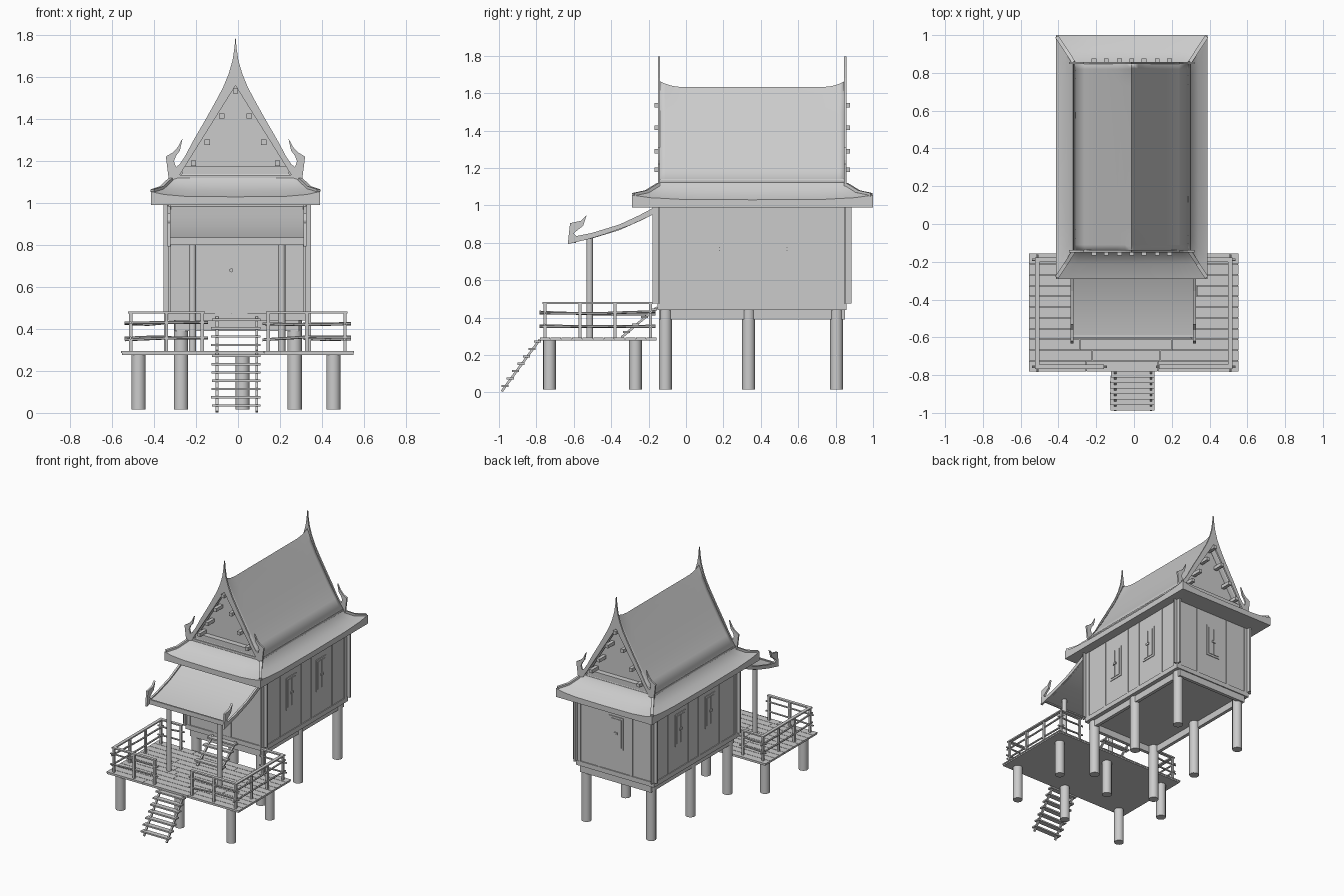
import bpy, bmesh, math, random
from mathutils import Vector

random.seed(4)
if "Cube" in bpy.data.objects:
    bpy.data.objects.remove(bpy.data.objects["Cube"])

mat = bpy.data.materials.new("plain grey")
mat.use_nodes = True
grey = (0.6, 0.6, 0.6, 1)
mat.diffuse_color = grey
mat.node_tree.nodes["Principled BSDF"].inputs["Base Color"].default_value = grey
CX = -0.012                      # house centre line


class Part:
    """Collects simple solids into one named object."""
    def __init__(self, name):
        self.name, self.bm = name, bmesh.new()

    def solid(self, a, b):
        """Closed solid between two matching outlines."""
        va = [self.bm.verts.new(p) for p in a]
        vb = [self.bm.verts.new(p) for p in b]
        n = len(va)
        self.bm.faces.new(va)
        self.bm.faces.new(vb[::-1])
        for i in range(n):
            self.bm.faces.new((va[i], vb[i], vb[(i + 1) % n], va[(i + 1) % n]))

    def box(self, x0, x1, y0, y1, z0, z1):
        ring = [(x0, y0), (x1, y0), (x1, y1), (x0, y1)]
        self.solid([(*p, z0) for p in ring], [(*p, z1) for p in ring])

    def plate_xz(self, pts, y0, y1):
        self.solid([(x, y0, z) for x, z in pts], [(x, y1, z) for x, z in pts])

    def plate_yz(self, pts, x0, x1):
        self.solid([(x0, y, z) for y, z in pts], [(x1, y, z) for y, z in pts])

    def beam(self, a, b, r, sides=4):
        a, b = Vector(a), Vector(b)
        q = (b - a).to_track_quat('Z', 'Y')
        ring = []
        for i in range(sides):
            t = math.tau * (i + 0.5) / sides
            ring.append(q @ Vector((r * math.cos(t), r * math.sin(t), 0)))
        self.solid([a + v for v in ring], [b + v for v in ring])

    def done(self, smooth=False):
        bmesh.ops.recalc_face_normals(self.bm, faces=self.bm.faces)
        bmesh.ops.triangulate(self.bm, faces=[f for f in self.bm.faces if len(f.verts) > 4])
        me = bpy.data.meshes.new(self.name)
        self.bm.to_mesh(me)
        self.bm.free()
        me.materials.append(mat)
        ob = bpy.data.objects.new(self.name, me)
        bpy.context.collection.objects.link(ob)
        if smooth:
            bpy.ops.object.select_all(action='DESELECT')
            ob.select_set(True)
            bpy.context.view_layer.objects.active = ob
            bpy.ops.object.shade_smooth_by_angle(angle=math.radians(32))
        return ob


# Round piles under house and deck
p = Part("house_piles")
for x in (-0.272, 0.27):
    for y in (-0.11, 0.335, 0.805):
        p.beam((x, y, 0.015), (x, y, 0.44), 0.035, 14)
p.done(True)
p = Part("deck_piles")
for x in (-0.474, 0.022, 0.455):
    for y in (-0.73, -0.27):
        p.beam((x, y, 0.015), (x, y, 0.28), 0.034, 14)
p.done(True)

# House body, floor beams and trim
WX0, WX1, WY0, WY1 = -0.326, 0.317, -0.145, 0.85
p = Part("house_walls")
p.box(WX0, WX1, WY0, WY1, 0.44, 1.0)
p.done()
p = Part("floor_beams")
for x in (WX0 + 0.025, WX1 - 0.05):
    p.box(x, x + 0.025, WY0, WY1, 0.39, 0.44)
for y in (WY0, WY1 - 0.025):
    p.box(WX0 + 0.05, WX1 - 0.05, y, y + 0.025, 0.39, 0.44)
p.done()

p = Part("wall_trim")
p.box(WX0 - 0.006, WX1 + 0.006, WY0 - 0.008, WY1 + 0.008, 0.44, 0.475)
for x in (WX0, WX1):
    for y in (WY0, WY1):
        p.box(x - 0.006, x + 0.006, y - 0.035, y + 0.035, 0.475, 0.99)
        p.box(x - 0.03, x + 0.03, y - 0.006, y + 0.006, 0.475, 0.99)
    for y in (0.06, 0.31, 0.43, 0.68):
        p.box(x - 0.005, x + 0.005, y - 0.01, y + 0.01, 0.475, 0.99)
for x in (-0.14, 0.13):
    p.box(x - 0.01, x + 0.01, WY1 - 0.005, WY1 + 0.005, 0.475, 0.99)
p.done()

# Shuttered windows: frame, two leaves and a latch
p = Part("windows")
for s, x in ((-1, WX0), (1, WX1)):
    for y in (0.18, 0.54):
        for a, b, z0, z1, d in ((-0.06, 0.06, 0.65, 0.89, 0.005), (-0.045, -0.003, 0.665, 0.875, 0.009),
                                (0.003, 0.045, 0.665, 0.875, 0.009), (-0.015, 0.015, 0.76, 0.775, 0.016)):
            p.box(x, x + s * d, y + a, y + b, z0, z1)
for a, b, z0, z1, d in ((-0.06, 0.06, 0.65, 0.89, 0.005), (-0.045, -0.003, 0.665, 0.875, 0.009),
                        (0.003, 0.045, 0.665, 0.875, 0.009), (-0.015, 0.015, 0.76, 0.775, 0.016)):
    p.box(CX + a, CX + b, WY1, WY1 + d, z0, z1)
p.done()
p = Part("front_door")
p.box(-0.11, -0.034, WY0 - 0.006, WY0, 0.475, 0.86)
p.box(-0.03, 0.046, WY0 - 0.006, WY0, 0.475, 0.86)
p.beam((-0.032, WY0 - 0.018, 0.68), (-0.032, WY0, 0.68), 0.01, 6)
p.done()

# Hipped lower roof with lifted corners
YC = 0.355
spread = [(-1, 1), (-0.85, 0.45), (-0.6, 0.1), (0, 0), (0.6, 0.1), (0.85, 0.45)]
p = Part("lower_roof")
rings = []
for hx, hy, z, lift in ((0.30, 0.49, 1.14, 0), (0.312, 0.505, 1.108, 0), (0.352, 0.57, 1.06, 0.01),
                        (0.402, 0.645, 1.03, 0.025), (0.402, 0.645, 0.99, 0), (0.30, 0.48, 0.995, 0)):
    pts = []
    for side in range(4):
        for t, k in spread:
            u, v = ((t, -1), (1, t), (-t, 1), (-1, -t))[side]
            pts.append(p.bm.verts.new((CX + u * hx, YC + v * hy, z + lift * k)))
    rings.append(pts)
for a, b in zip(rings, rings[1:]):
    for i in range(len(a)):
        j = (i + 1) % len(a)
        p.bm.faces.new((a[i], b[i], b[j], a[j]))
p.done(True)
p = Part("hip_ridges")
for sx in (-1, 1):
    for sy in (-1, 1):
        path = [(CX + sx * a, YC + sy * b, z) for a, b, z in
                ((0.307, 0.5, 1.112), (0.35, 0.567, 1.071), (0.396, 0.636, 1.056))]
        for a, b in zip(path, path[1:]):
            p.beam(a, b, 0.014)
p.done()
p = Part("roof_plinth")
p.box(CX - 0.305, CX + 0.305, WY0, WY1, 1.1, 1.135)
p.done()

# Steep concave main roof, ridge sweeping up at both ends
profile = [(0.31, 1.125), (0.25, 1.205), (0.19, 1.3), (0.135, 1.395), (0.075, 1.5), (0.035, 1.57), (0, 1.632)]
profile += [(-w, z) for w, z in profile[-2::-1]]
p = Part("main_roof")
rows = []
for y, lift in ((-0.145, 0.034), (-0.11, 0.018), (-0.07, 0.006), (-0.02, 0),
                (0.73, 0), (0.78, 0.006), (0.82, 0.018), (0.853, 0.034)):
    rows.append([p.bm.verts.new((CX + w, y, z + lift * max(0, 1 - abs(w) / 0.06))) for w, z in profile])
for a, b in zip(rows, rows[1:]):
    for i in range(len(a) - 1):
        p.bm.faces.new((a[i], a[i + 1], b[i + 1], b[i]))
ob = p.done(True)
mod = ob.modifiers.new("thickness", 'SOLIDIFY')
mod.thickness, mod.offset = 0.015, -1

# Gable ends: pointed bargeboards with horns, recessed wall, tie beam, purlins
barge = [(0, 1.797), (0.005, 1.74), (0.014, 1.68), (0.033, 1.615), (0.06, 1.55), (0.1, 1.475), (0.145, 1.395),
         (0.2, 1.3), (0.24, 1.225), (0.266, 1.185), (0.284, 1.172), (0.293, 1.2), (0.284, 1.225), (0.265, 1.25),
         (0.252, 1.31), (0.274, 1.268), (0.298, 1.242), (0.332, 1.222), (0.317, 1.105), (0.275, 1.12), (0, 1.56)]
boards, walls = Part("bargeboards"), Part("gable_walls")
purlins = Part("purlins")
for y, d in ((-0.15, 1), (0.858, -1)):
    for s in (-1, 1):
        boards.plate_xz([(CX + s * w, z) for w, z in barge], y, y + d * 0.012)
    walls.plate_xz([(CX - 0.275, 1.12), (CX + 0.275, 1.12), (CX, 1.58)], y + d * 0.06, y + d * 0.07)
    walls.box(CX - 0.255, CX + 0.255, *sorted((y + d * 0.02, y + d * 0.06)), 1.12, 1.175)
    for w, z in ((0.2, 1.19), (0.135, 1.29), (0.065, 1.415), (0, 1.535)):
        for s in ((-1, 1) if w else (1,)):
            x = CX + s * w
            purlins.beam((x, y - d * 0.018, z), (x, y + d * 0.065, z), 0.018)
for part in (boards, walls, purlins):
    part.done()

# Porch roof, curled side boards and posts
top = [(-0.15, 0.985), (-0.25, 0.935), (-0.355, 0.888), (-0.505, 0.842), (-0.59, 0.828)]
p = Part("porch_roof")
p.plate_yz(top + [(y, z - 0.02) for y, z in top[::-1]], WX0, WX1)
p.box(WX0, WX1, -0.6, -0.588, 0.8, 0.835)
p.done(True)
board = [(-0.15, 1.0), (-0.25, 0.947), (-0.355, 0.898), (-0.505, 0.852), (-0.585, 0.836), (-0.6, 0.85),
         (-0.58, 0.868), (-0.55, 0.89), (-0.53, 0.95), (-0.56, 0.918), (-0.62, 0.905), (-0.632, 0.793),
         (-0.52, 0.82), (-0.43, 0.847), (-0.3, 0.893), (-0.15, 0.963)]
p = Part("porch_side_boards")
for x in (WX0 - 0.01, WX1 - 0.005):
    p.plate_yz(board, x, x + 0.015)
p.done()
p = Part("porch_posts")
for x in (-0.217, 0.208):
    p.beam((x, -0.515, 0.29), (x, -0.515, 0.835), 0.018, 12)
p.done(True)

# Deck of staggered planks
DX0, DX1, DY0, DY1 = -0.558, 0.555, -0.782, -0.155
p = Part("deck_base")
p.box(DX0 + 0.005, DX1 - 0.005, DY0 + 0.004, DY1 - 0.004, 0.277, 0.286)
p.done()
p = Part("deck_planks")
rows_n = 11
step = (DY1 - DY0) / rows_n
for i in range(rows_n):
    y = DY0 + i * step
    cuts = [DX0, random.uniform(-0.3, -0.1), random.uniform(0.1, 0.35), DX1]
    for a, b in zip(cuts, cuts[1:]):
        p.box(a + 0.001, b - 0.001, y + 0.0015, y + step - 0.0015, 0.286, 0.294)
p.done()

# Railing: square posts, flat top rail, rough mid poles
p = Part("railing")
runs = [((-0.512, -0.755), (-0.17, -0.755)), ((0.145, -0.755), (0.51, -0.755)),
        ((-0.512, -0.19), (-0.345, -0.19)), ((0.34, -0.19), (0.51, -0.19)),
        ((-0.512, -0.755), (-0.512, -0.19)), ((0.51, -0.755), (0.51, -0.19))]
for (x0, y0), (x1, y1) in runs:
    a, b = Vector((x0, y0, 0)), Vector((x1, y1, 0))
    d = (b - a).normalized() * 0.028
    p.box(x0 - 0.012, x1 + 0.012, y0 - 0.012, y1 + 0.012, 0.473, 0.483)
    n = max(1, round((b - a).length / 0.18))
    for i in range(n + 1):
        c = a.lerp(b, i / n)
        p.box(c.x - 0.008, c.x + 0.008, c.y - 0.008, c.y + 0.008, 0.29, 0.474)
    for z in (0.425, 0.355):
        wob = [Vector((0, 0, z + random.uniform(-0.008, 0.008))) for _ in range(3)]
        mid = (a + b) / 2 + wob[1]
        p.beam(a - d + wob[0], mid, 0.007, 6)
        p.beam(mid, b + d + wob[2], 0.007, 6)
p.done()


# Open stairs
def stairs(name, foot, head, treads):
    s = Part(name)
    foot, head = Vector(foot), Vector(head)
    for x in (-0.1, 0.09):
        off = Vector((x, 0, 0))
        s.beam(foot + off, head + off, 0.009)
    for i in range(treads):
        c = foot.lerp(head, (i + 0.6) / treads)
        s.box(-0.13 + random.uniform(0, 0.008), 0.108, c.y - 0.02, c.y + 0.018, c.z, c.z + 0.011)
    s.done()


stairs("lower_stairs", (0, -0.985, 0.006), (0, -0.782, 0.282), 7)
stairs("upper_stairs", (0, -0.345, 0.294), (0, -0.155, 0.455), 4)
